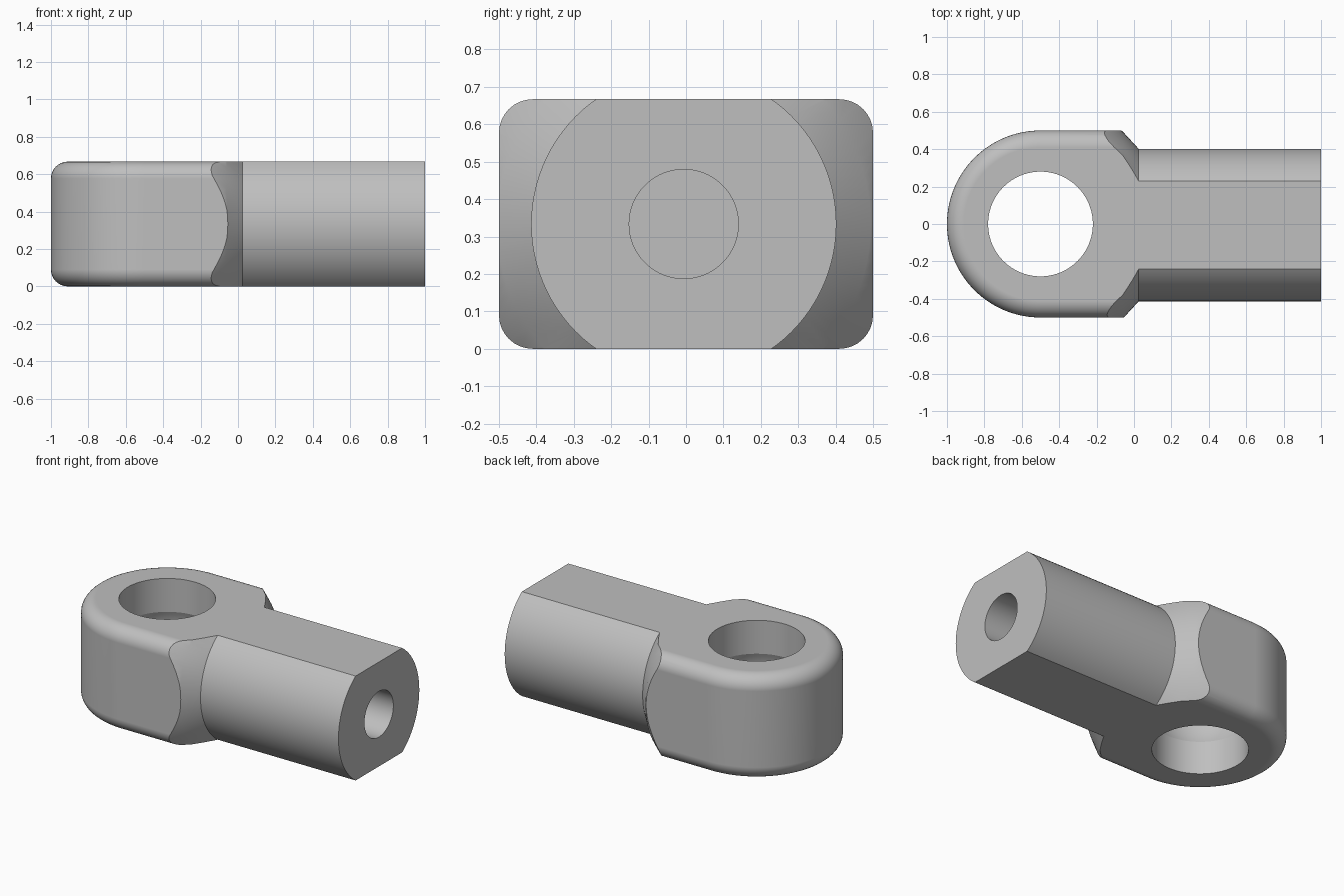
import bpy
import bmesh
from math import cos, sin, pi, sqrt, radians
from mathutils import Matrix, Vector

if "Cube" in bpy.data.objects:
    bpy.data.objects.remove(bpy.data.objects["Cube"])

HEIGHT = 0.667
MID = HEIGHT / 2
EYE_X = -0.5
AXIS_Y = -0.006      # shank axis sits slightly off centre

steel = bpy.data.materials.new("grey steel")
steel.use_nodes = True
grey = (0.52, 0.52, 0.52, 1)
steel.diffuse_color = grey
steel.node_tree.nodes["Principled BSDF"].inputs["Base Color"].default_value = grey


def loft(name, rings, matrix=Matrix()):
    """Skin a stack of equal rings and cap both ends."""
    bm = bmesh.new()
    loops = [[bm.verts.new(matrix @ Vector(p)) for p in ring] for ring in rings]
    n = len(loops[0])
    for low, high in zip(loops, loops[1:]):
        for i in range(n):
            j = (i + 1) % n
            bm.faces.new((low[i], low[j], high[j], high[i]))
    bm.faces.new(loops[0])
    bm.faces.new(loops[-1])
    bmesh.ops.recalc_face_normals(bm, faces=bm.faces)
    mesh = bpy.data.meshes.new(name)
    bm.to_mesh(mesh)
    bm.free()
    mesh.materials.append(steel)
    obj = bpy.data.objects.new(name, mesh)
    bpy.context.collection.objects.link(obj)
    return obj


def lathe(name, profile, matrix, steps=96):
    """Turn (height, radius) pairs around the z axis."""
    rings = [[(r * cos(2 * pi * i / steps), r * sin(2 * pi * i / steps), h)
              for i in range(steps)] for h, r in profile]
    return loft(name, rings, matrix)


def outline(z, inset, steps=64):
    """Round-ended outline, left open-ended towards +x."""
    r = 0.5 - inset
    arc = [(EYE_X + r * cos(a), r * sin(a), z)
           for a in (pi / 2 + pi * i / steps for i in range(steps + 1))]
    return arc + [(1.2, -r, z), (1.2, r, z)]


# Rounded blank with filleted top and bottom rims
FILLET = 0.09
quarter = [pi / 2 * i / 8 for i in range(9)]
levels = [(FILLET * (1 - cos(a)), FILLET * (1 - sin(a))) for a in quarter]
levels += [(HEIGHT - z, inset) for z, inset in reversed(levels)]
body = loft("rod_end_body", [outline(z, inset) for z, inset in levels])

# Turned envelope: round shank and conical shoulder
along_x = Matrix.Translation((0, AXIS_Y, MID)) @ Matrix.Rotation(pi / 2, 4, "Y")
envelope = lathe("turned_envelope",
                 [(-1.2, 0.9), (-0.6, 0.9), (-0.155, 0.57), (-0.06, 0.5),
                  (0.025, 0.408), (1, 0.408)], along_x)

# Eye bore with a shallow spherical race at mid height
BORE, RACE = 0.28, 0.12
sphere = sqrt(BORE ** 2 + RACE ** 2)
race = [RACE * (i / 6 - 1) for i in range(13)]
bore = lathe("eye_bore",
             [(-0.5, BORE)] + [(h, sqrt(sphere ** 2 - h ** 2)) for h in race]
             + [(0.5, BORE)], Matrix.Translation((EYE_X, 0, MID)))

# Blind hole in the shank end
hole = lathe("shank_hole", [(0.15, 0.146), (1.1, 0.146)], along_x, 64)

# Cut the parts together
bpy.context.view_layer.objects.active = body
body.select_set(True)
for tool, operation in ((envelope, "INTERSECT"), (bore, "DIFFERENCE"), (hole, "DIFFERENCE")):
    mod = body.modifiers.new(tool.name, "BOOLEAN")
    mod.object = tool
    mod.operation = operation
    mod.solver = "EXACT"
    bpy.ops.object.modifier_apply(modifier=mod.name)
    bpy.data.objects.remove(tool)

# Smooth curved faces, crisp machined edges
bpy.ops.object.shade_smooth_by_angle(angle=radians(20))
weighted = body.modifiers.new("face_weighted_normals", "WEIGHTED_NORMAL")
weighted.keep_sharp = True
